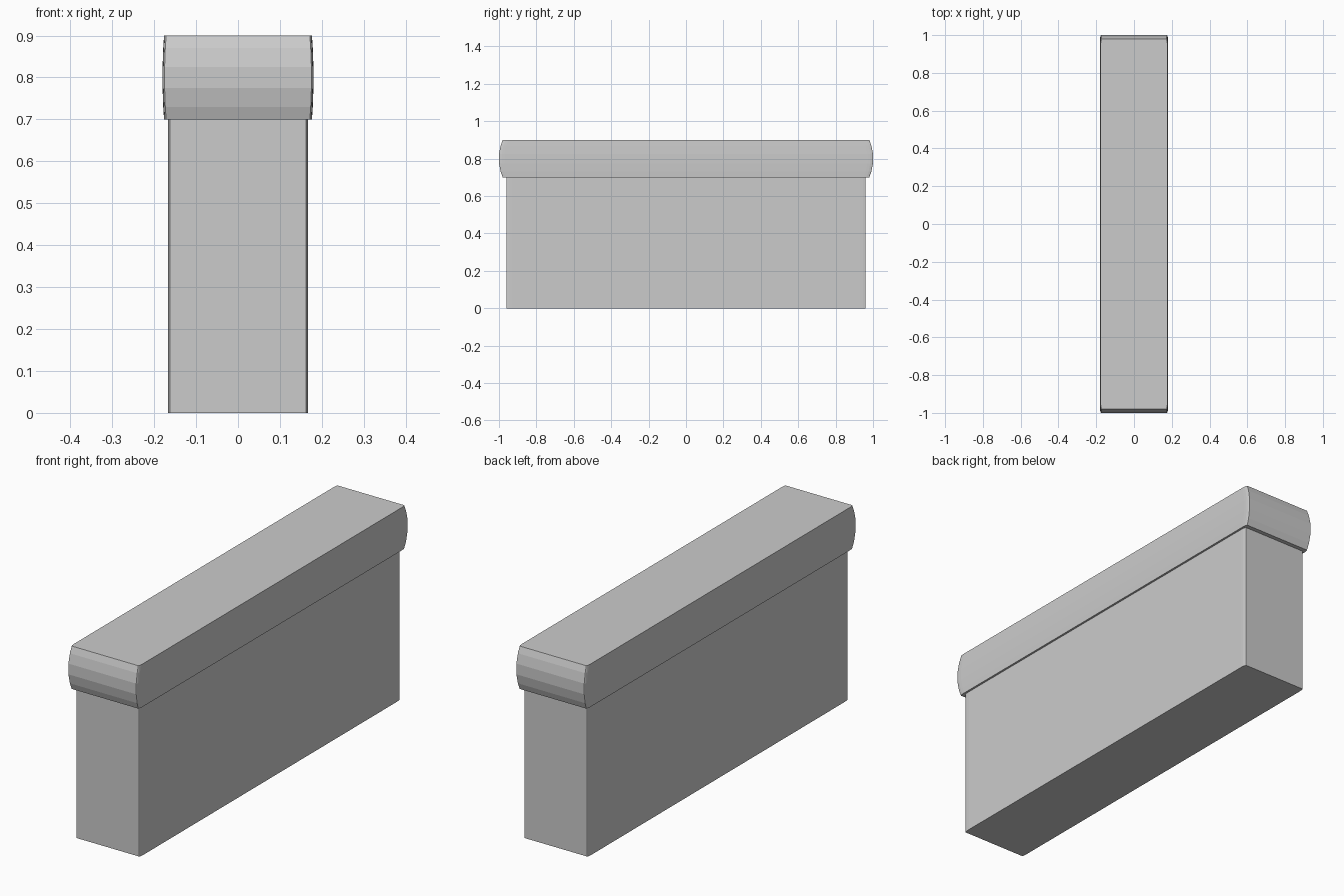
import bpy, bmesh, math

if "Cube" in bpy.data.objects:
    bpy.data.objects.remove(bpy.data.objects["Cube"])


def section(hx, hy, bx=0.005, by=0.03, steps=3):
    """Rectangle outline with slim rounded corners, anticlockwise."""
    quarter = []
    for i in range(steps + 1):
        a = math.pi / 2 * i / steps
        quarter.append((hx - bx + bx * math.cos(a), hy - by + by * math.sin(a)))
    pts = list(quarter)
    pts += [(-x, y) for x, y in reversed(quarter)]
    pts += [(-x, -y) for x, y in quarter]
    pts += [(x, -y) for x, y in reversed(quarter)]
    return pts


def loft(name, levels):
    """Stack sections given as (z, half width, half length) and cap both ends."""
    bm = bmesh.new()
    rings = [[bm.verts.new((x, y, z)) for x, y in section(hx, hy)]
             for z, hx, hy in levels]
    for low, high in zip(rings, rings[1:]):
        n = len(low)
        for i in range(n):
            j = (i + 1) % n
            bm.faces.new((low[i], low[j], high[j], high[i]))
    bm.faces.new(list(reversed(rings[0])))
    bm.faces.new(rings[-1])
    mesh = bpy.data.meshes.new(name)
    bm.to_mesh(mesh)
    bm.free()
    obj = bpy.data.objects.new(name, mesh)
    bpy.context.collection.objects.link(obj)
    return obj


# Wall body
loft("wall_body", [(0, 0.167, 0.96), (0.70, 0.167, 0.96)])

# Coping slab on top, its sides bulging by two percent
half = [(0.025, 1.0), (0.07, 0.991), (0.10, 0.98)]
profile = [(-d, s) for d, s in reversed(half)] + half
loft("coping", [(0.80 + d, 0.18 * s, s) for d, s in profile])
